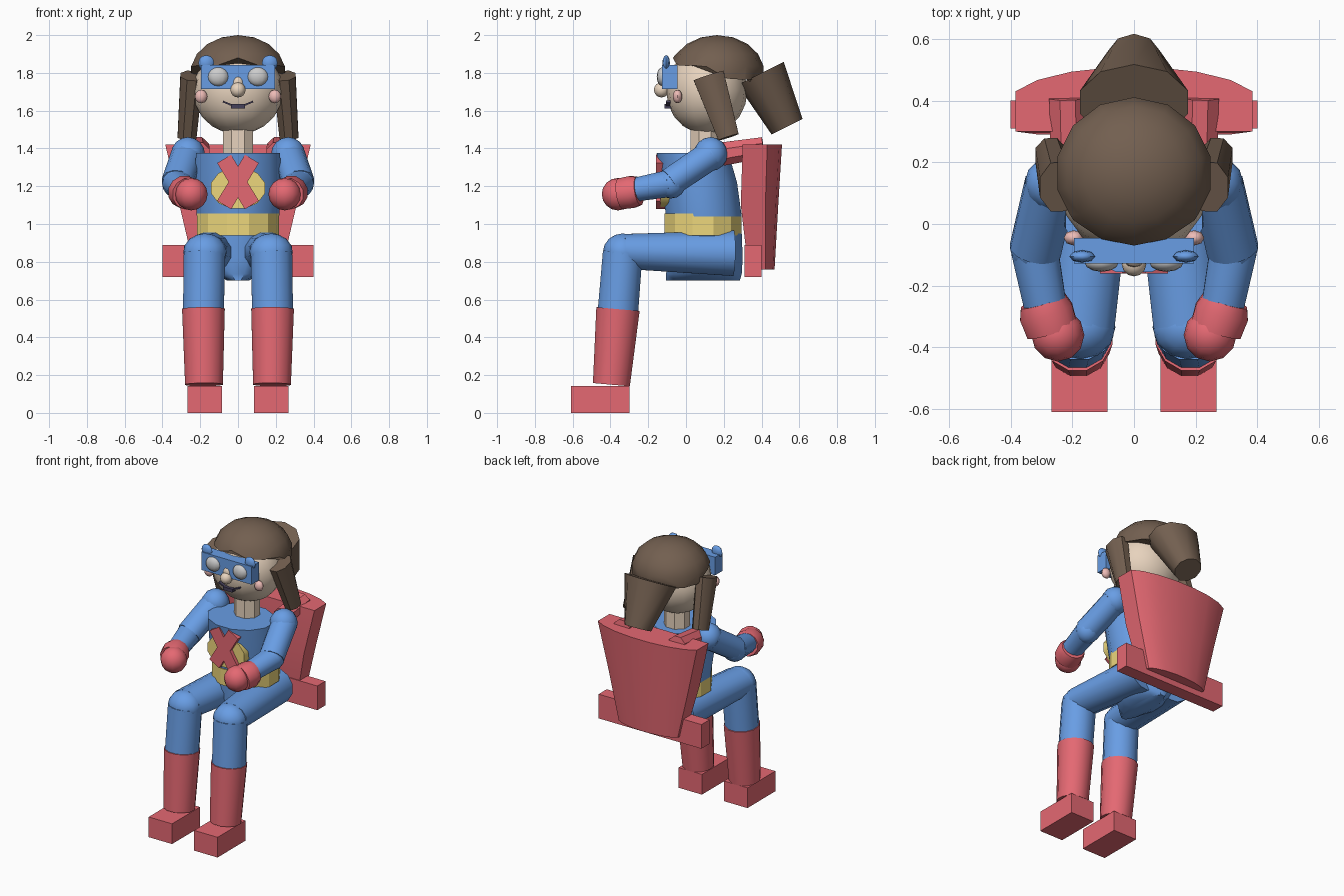
import bpy, bmesh, math
from mathutils import Vector, Matrix

if "Cube" in bpy.data.objects:
    bpy.data.objects.remove(bpy.data.objects["Cube"])

COLORS = {
    "blue": (0.14, 0.34, 0.78, 1), "red": (0.78, 0.14, 0.17, 1),
    "yellow": (0.85, 0.68, 0.20, 1), "skin": (0.80, 0.65, 0.51, 1),
    "brown": (0.17, 0.115, 0.08, 1), "pink": (0.85, 0.50, 0.47, 1),
    "dark": (0.06, 0.05, 0.10, 1)}
MATS = {}


def finish(bm, name, color, angle=40):
    bmesh.ops.recalc_face_normals(bm, faces=bm.faces)
    me = bpy.data.meshes.new(name)
    bm.to_mesh(me)
    bm.free()
    if angle:
        me.shade_smooth()
        me.set_sharp_from_angle(angle=math.radians(angle))
    ob = bpy.data.objects.new(name, me)
    bpy.context.collection.objects.link(ob)
    if color:
        if color not in MATS:
            MATS[color] = bpy.data.materials.new(color)
            MATS[color].diffuse_color = COLORS[color]
        me.materials.append(MATS[color])
    return ob


def skin_rings(name, rings, color, angle=40):
    bm = bmesh.new()
    vs = [[bm.verts.new(p) for p in ring] for ring in rings]
    n = len(vs[0])
    for a, b in zip(vs, vs[1:]):
        for i in range(n):
            j = (i + 1) % n
            bm.faces.new((a[i], a[j], b[j], b[i]))
    bm.faces.new(vs[0])
    bm.faces.new(vs[-1])
    return finish(bm, name, color, angle)


def loft(name, secs, color, n=12, axis=None, angle=40):
    """secs: (centre, half-width across x, half-width across the other way)"""
    d = Vector(axis) if axis else Vector(secs[-1][0]) - Vector(secs[0][0])
    d.normalize()
    u = Vector((1, 0, 0))
    u = (u - d * u.dot(d)).normalized()
    v = d.cross(u)
    k = 1 / math.cos(math.pi / n)
    rings = []
    for c, ru, rv in secs:
        angs = [2 * math.pi * (i + 0.5) / n for i in range(n)]
        rings.append([Vector(c) + u * ru * k * math.cos(a) + v * rv * k * math.sin(a) for a in angs])
    return skin_rings(name, rings, color, angle)


def ball(name, c, r, color, seg=12, cut=None):
    bm = bmesh.new()
    bmesh.ops.create_uvsphere(bm, u_segments=seg, v_segments=max(6, seg // 2 + 2), radius=1)
    r = r if isinstance(r, tuple) else (r, r, r)
    bmesh.ops.transform(bm, matrix=Matrix.Translation(c) @ Matrix.Diagonal((*r, 1)), verts=bm.verts)
    if cut:
        bmesh.ops.bisect_plane(bm, geom=bm.verts[:] + bm.edges[:] + bm.faces[:],
                               plane_co=cut[0], plane_no=cut[1], clear_inner=True)
        # ragged hem
        for v in bm.verts:
            if v.is_boundary:
                v.co.z += 0.02 * math.sin(5 * math.atan2(v.co.y - c[1], v.co.x) - math.pi)
        bmesh.ops.holes_fill(bm, edges=[e for e in bm.edges if e.is_boundary])
    return finish(bm, name, color, 50)


def box(name, lo, hi, color, roll=0):
    lo, hi = Vector(lo), Vector(hi)
    bm = bmesh.new()
    bmesh.ops.create_cube(bm, size=1)
    m = Matrix.Translation((lo + hi) / 2) @ Matrix.Rotation(roll, 4, 'Y') @ Matrix.Diagonal((*(hi - lo), 1))
    bmesh.ops.transform(bm, matrix=m, verts=bm.verts)
    return finish(bm, name, color, 0)


# torso, belt, pelvis, neck
Z = (0, 0, 1)
loft("torso", [((0, .095, 1.04), .218, .20), ((0, .07, 1.22), .232, .20),
               ((0, .035, 1.375), .222, .19)], "blue", axis=Z)
loft("belt", [((0, .09, .94), .218, .203), ((0, .09, 1.055), .218, .203)], "yellow", axis=Z, angle=20)
loft("pelvis", [((0, .095, .95), .208, .20), ((0, .10, .82), .195, .20),
                ((0, .095, .735), .12, .20), ((0, .09, .702), .06, .195)], "blue", axis=Z)
loft("neck", [((0, .10, 1.36), .08, .075), ((0, .10, 1.52), .08, .075)], "skin", n=8, axis=Z, angle=20)

# chest disc and crossed bands
loft("chest_disc", [((0, -.08, 1.19), .142, .108), ((0, -.135, 1.19), .142, .108)],
     "yellow", n=12, axis=(0, -1, 0))
for s in (-1, 1):
    box("chest_band", (-.043, -.16, 1.08), (.043, -.10, 1.365), "red", roll=s * math.radians(31))

# head and face
ball("head", (0, .11, 1.705), (.238, .215, .23), "skin", 16)
box("mask", (-.195, -.128, 1.715), (.195, -.045, 1.842), "blue")
ball("nose", (0, -.13, 1.71), .04, "skin")
ball("nose_bridge", (0, -.125, 1.745), (.028, .015, .035), "skin", 8)
box("mouth", (-.037, -.115, 1.612), (.037, -.06, 1.635), "dark")
ball("hair_cap", (0, .165, 1.80), (.258, .25, .20), "brown", 14,
     cut=((0, -.07, 1.86), (0, .25, 1.0)))
loft("ponytail", [((0, .395, 1.797), .175, .13), ((0, .535, 1.515), .085, .087)], "brown", n=10)


# cape as one tapering curved slab, plus the bar across its base
def cape_ring(z, w, back, edge, front):
    c70, s70 = math.cos(math.radians(70)), math.sin(math.radians(70))
    arc = [math.radians(a) for a in range(-70, 71, 20)]
    outer = [(w * math.sin(a) / s70, edge + (back - edge) * (math.cos(a) - c70) / (1 - c70)) for a in arc]
    return [Vector((x, y, z)) for x, y in outer + [(w, front), (-w, front)]]


skin_rings("cape", [cape_ring(.76, .23, .47, .42, .33), cape_ring(1.1, .31, .49, .42, .29),
                    cape_ring(1.42, .385, .51, .43, .30)], "red", 40)
box("cape_bar", (-.40, .31, .72), (.40, .40, .89), "red")

for s in (-1, 1):
    # face details and side hair
    ball("eye", (s * .105, -.125, 1.78), (.055, .03, .05), None)
    ball("mask_tip", (s * .168, -.105, 1.852), (.042, .02, .042), "blue", 8)
    ball("cheek", (s * .195, -.045, 1.675), (.033, .025, .036), "pink", 8)
    box("mouth_corner", (s * .056 - .026, -.105, 1.634), (s * .056 + .026, -.05, 1.643), "dark",
        roll=-s * .4)
    loft("side_hair", [((s * .245, .12, 1.785), .06, .083), ((s * .27, .225, 1.46), .05, .056)],
         "brown", n=8)

    # arm
    ball("shoulder", (s * .265, .13, 1.37), .09, "blue")
    loft("upper_arm", [((s * .27, .13, 1.365), .083, .078), ((s * .32, -.085, 1.22), .083, .075)], "blue")
    ball("elbow", (s * .322, -.08, 1.215), .08, "blue")
    loft("forearm", [((s * .322, -.085, 1.215), .076, .072), ((s * .285, -.28, 1.18), .068, .062)], "blue")
    loft("glove_cuff", [((s * .295, -.25, 1.175), .075, .075), ((s * .285, -.285, 1.17), .088, .085),
                        ((s * .265, -.345, 1.16), .084, .082)], "red")
    ball("fist", (s * .247, -.36, 1.158), .086, "red")

    # leg
    loft("thigh", [((s * .12, .25, .845), .122, .12), ((s * .175, -.33, .855), .112, .092)], "blue")
    ball("knee", (s * .175, -.335, .85), (.115, .105, .10), "blue")
    loft("shin", [((s * .177, -.335, .85), .11, .105), ((s * .183, -.36, .54), .108, .107)], "blue")
    loft("boot", [((s * .183, -.36, .55), .113, .115), ((s * .18, -.395, .15), .10, .098)], "red")
    box("shoe", (s * .177 - .091, -.61, 0), (s * .177 + .091, -.30, .142), "red")

    # cape strap over the shoulder
    loft("cape_strap", [((s * .21, .19, 1.37), .06, .062), ((s * .215, .41, 1.405), .06, .055)], "red", n=8)

for m in bpy.data.materials:
    if m.users and not m.is_grease_pencil:
        m.use_nodes = True
        m.node_tree.nodes["Principled BSDF"].inputs["Base Color"].default_value = m.diffuse_color
